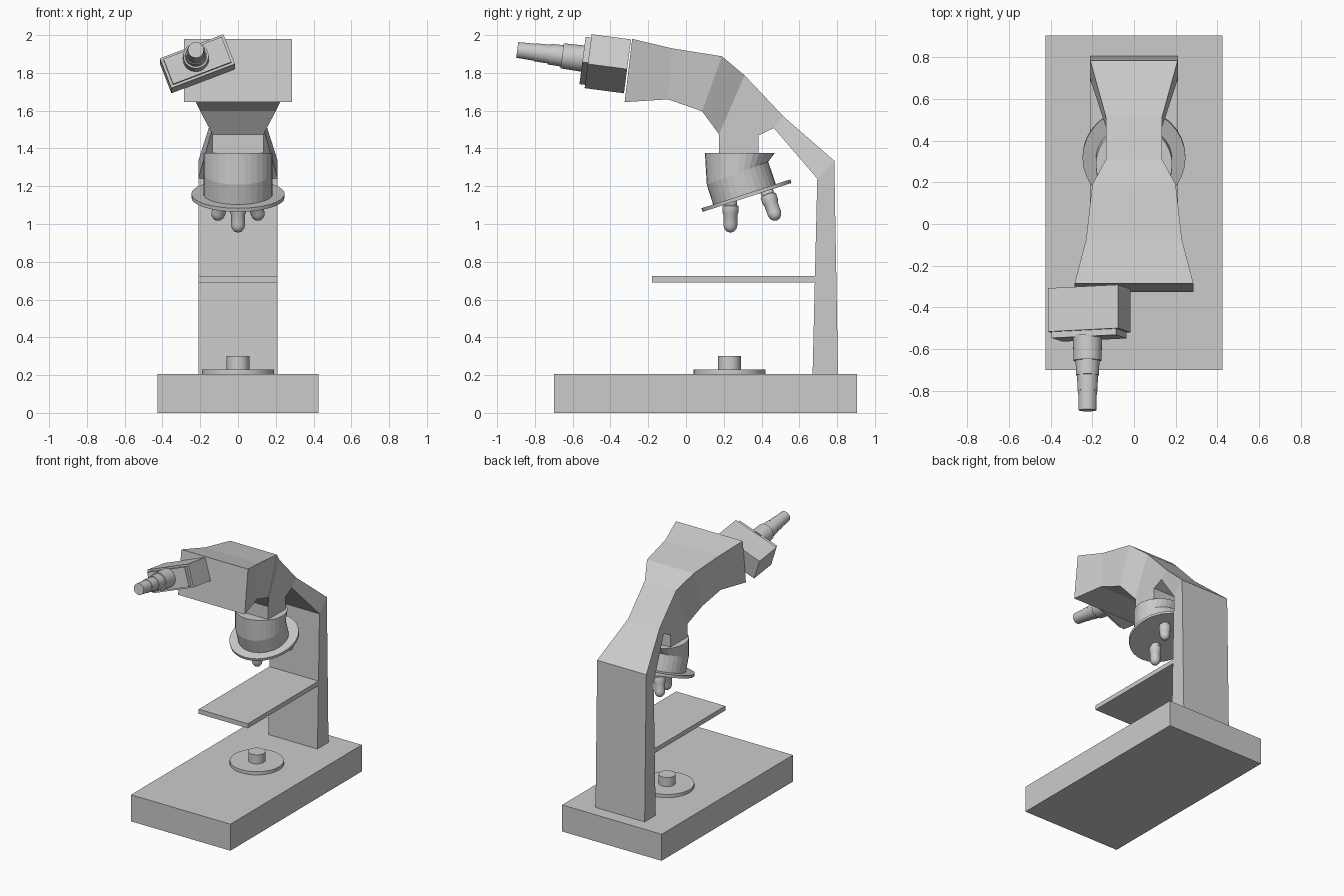
import bpy
import bmesh
from math import radians, sin, cos, pi
from mathutils import Matrix, Vector

if "Cube" in bpy.data.objects:
    bpy.data.objects.remove(bpy.data.objects["Cube"], do_unlink=True)

grey = bpy.data.materials.new("plain_grey")
grey.use_nodes = True
colour = (0.6, 0.6, 0.6, 1)
grey.diffuse_color = colour
grey.node_tree.nodes["Principled BSDF"].inputs["Base Color"].default_value = colour


def finish(name, bm, matrix=None, smooth=False):
    if matrix is not None:
        bmesh.ops.transform(bm, matrix=matrix, verts=bm.verts)
    bmesh.ops.recalc_face_normals(bm, faces=bm.faces)
    mesh = bpy.data.meshes.new(name)
    bm.to_mesh(mesh)
    bm.free()
    mesh.materials.append(grey)
    ob = bpy.data.objects.new(name, mesh)
    bpy.context.collection.objects.link(ob)
    if smooth:
        bpy.ops.object.select_all(action="DESELECT")
        ob.select_set(True)
        bpy.context.view_layer.objects.active = ob
        bpy.ops.object.shade_smooth_by_angle(angle=radians(35))
    return ob


def loft(name, rings, matrix=None, smooth=False):
    """Skin a list of equal-sized point rings and cap both ends."""
    bm = bmesh.new()
    loops = [[bm.verts.new(p) for p in ring] for ring in rings]
    for a, b in zip(loops, loops[1:]):
        for i in range(len(a)):
            j = (i + 1) % len(a)
            bm.faces.new((a[i], a[j], b[j], b[i]))
    bm.faces.new(loops[0])
    bm.faces.new(loops[-1])
    return finish(name, bm, matrix, smooth)


def box(name, low, high, matrix=None):
    (x0, y0, z0), (x1, y1, z1) = low, high
    rings = [[(x0, y0, z), (x1, y0, z), (x1, y1, z), (x0, y1, z)] for z in (z0, z1)]
    return loft(name, rings, matrix)


def turned(name, profile, matrix, sides=32, smooth=True):
    """Round part from (radius, height) pairs along local z."""
    turn = [2 * pi * i / sides for i in range(sides)]
    rings = [[(r * cos(t), r * sin(t), z) for t in turn] for r, z in profile]
    return loft(name, rings, matrix, smooth)


def aim(base, direction):
    turn = Vector(direction).to_track_quat("Z", "Y").to_matrix().to_4x4()
    return Matrix.Translation(base) @ turn


# Base, stage and lamp
box("base", (-0.425, -0.7, 0), (0.425, 0.905, 0.205))
box("stage", (-0.21, -0.18, 0.69), (0.21, 0.7, 0.725))
lamp_place = Matrix.Translation((0, 0.23, 0.2))
turned("lamp_plate", [(0.19, 0), (0.19, 0.03)], lamp_place)
turned("lamp", [(0.06, 0), (0.06, 0.1)], lamp_place)

# Arm: underside (y, z), upper side (y, z), half width
arm = [
    ((-0.325, 1.645), (-0.285, 1.98), 0.285),
    ((-0.095, 1.66), (-0.075, 1.93), 0.23),
    ((0.085, 1.597), (0.19, 1.888), 0.2),
    ((0.175, 1.475), (0.31, 1.787), 0.135),
    ((0.385, 1.47), (0.405, 1.687), 0.135),
    ((0.465, 1.508), (0.515, 1.57), 0.135),
    ((0.695, 1.24), (0.785, 1.335), 0.21),
    ((0.67, 0.2), (0.805, 0.2), 0.21),
]
loft("arm", [[(-w, *a), (w, *a), (w, *b), (-w, *b)] for a, b, w in arm])
box("neck", (-0.135, 0.175, 1.36), (0.135, 0.385, 1.475))

# Nosepiece drum: each ring runs from a front point to a back point (y, z)
drum = [((0.1, 1.375), (0.47, 1.375)), ((0.11, 1.208), (0.435, 1.33)),
        ((0.148, 1.09), (0.48, 1.198))]
rings = []
for front, back in drum:
    f, b = Vector((0, *front)), Vector((0, *back))
    ring = []
    for i in range(32):
        t = 2 * pi * i / 32
        ring.append((f + b) / 2 + (b - f) / 2 * cos(t) + Vector((0.183 * sin(t), 0, 0)))
    rings.append(ring)
loft("nosepiece_drum", rings)

# Tilted turret disc
tilt = Matrix.Translation((0, 0.32, 1.15)) @ Matrix.Rotation(radians(18), 4, "X")
turned("turret_disc", [(0.247, -0.01), (0.247, 0.01)], tilt)

# Three splayed objectives with domed tips
lens = [(0.035, -0.02), (0.035, 0.03), (0.043, 0.035), (0.043, 0.07), (0.037, 0.08),
        (0.037, 0.135), (0.032, 0.155), (0.02, 0.169), (0.005, 0.175)]
turned("front_objective", lens, aim((0, 0.235, 1.13), (0, 0, -1)), 24)
for side, name in ((1, "left_objective"), (-1, "right_objective")):
    start = (side * 0.07, 0.425, 1.18)
    turned(name, lens, aim(start, (side * 0.04, 0.05, -0.145)), 24)

# Rolled viewing head with its eyepiece
head = Matrix.Translation((-0.215, -0.518, 1.862)) @ Matrix.Rotation(radians(82.5), 4, "X")
rolled = head @ Matrix.Rotation(radians(21), 4, "Z")
box("viewing_head", (-0.18, -0.085, -0.21), (0.18, 0.085, 0), rolled)
box("head_front_plate", (-0.165, -0.072, -0.005), (0.165, 0.072, 0.03), rolled)
eyepiece = [(0.07, 0.02), (0.067, 0.14), (0.057, 0.14), (0.055, 0.21),
            (0.05, 0.21), (0.048, 0.285), (0.045, 0.285), (0.042, 0.38)]
turned("eyepiece", eyepiece, head @ Matrix.Translation((-0.008, 0.01, 0)))
